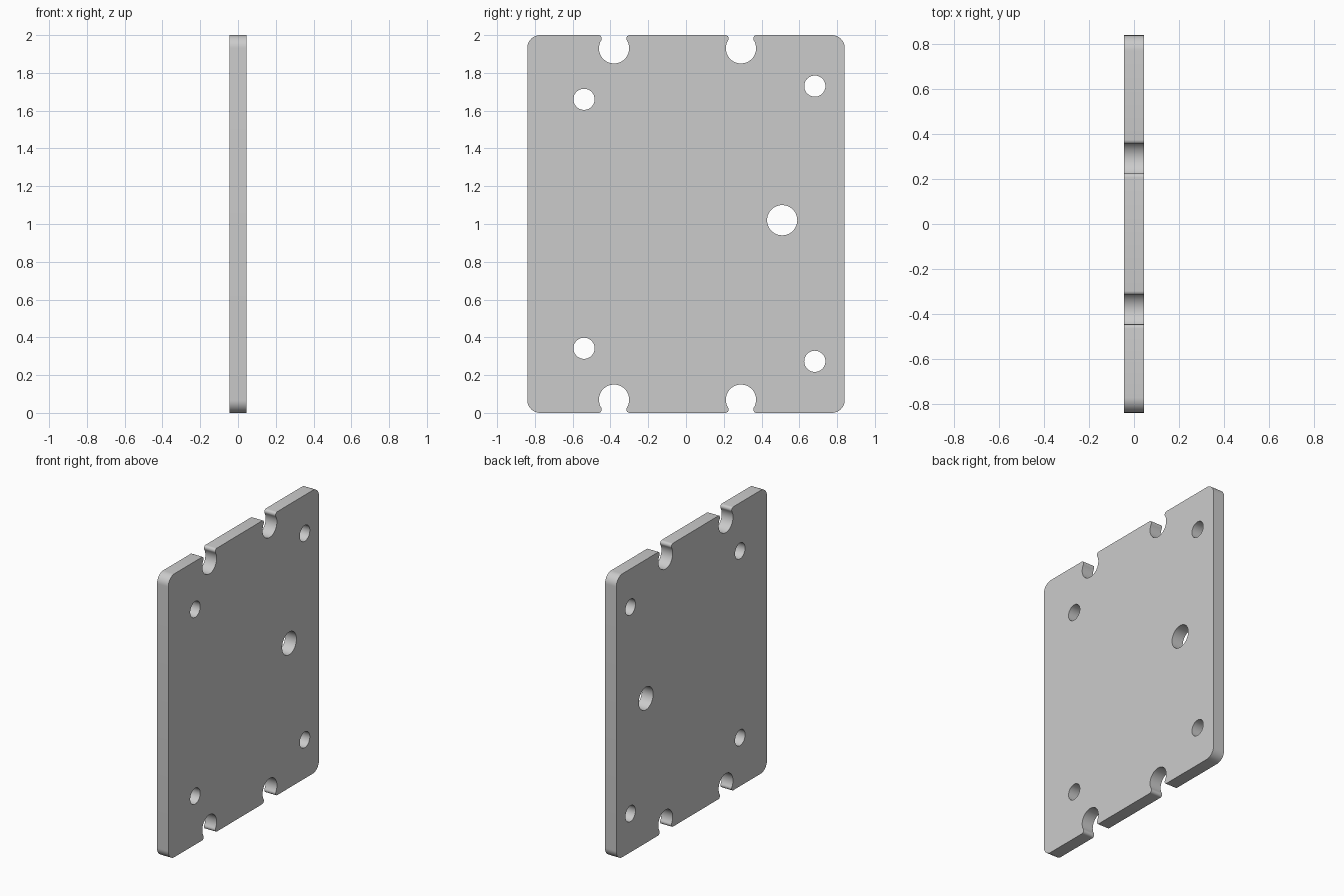
import bpy, bmesh
from math import sin, cos, pi, radians, atan2, sqrt
from mathutils import Matrix

if "Cube" in bpy.data.objects:
    bpy.data.objects.remove(bpy.data.objects["Cube"])

HALF_W, HEIGHT, HALF_T = 0.84, 2.0, 0.044
CORNER_R = 0.068
NOTCH_R, NOTCH_DEPTH, LIP_R = 0.08, 0.07, 0.018


def arc(cy, cz, r, a0, a1, n):
    return [(cy + r * cos(a0 + (a1 - a0) * i / n),
             cz + r * sin(a0 + (a1 - a0) * i / n)) for i in range(n + 1)]


def notch(c):
    # round keyhole notch with rounded lips, opening at z = 0
    dz = NOTCH_DEPTH - LIP_R
    dy = sqrt((NOTCH_R + LIP_R) ** 2 - dz ** 2)
    a = atan2(dz, dy)
    return (arc(c - dy, LIP_R, LIP_R, -pi / 2, a, 8)
            + arc(c, NOTCH_DEPTH, NOTCH_R, pi + a, -a, 40)[1:-1]
            + arc(c + dy, LIP_R, LIP_R, pi - a, 1.5 * pi, 8))


# Plate outline: lower half, then the same mirrored for the top
k = HALF_W - CORNER_R
lower = (arc(-k, CORNER_R, CORNER_R, pi, 1.5 * pi, 12)
         + notch(-0.381) + notch(0.291)
         + arc(k, CORNER_R, CORNER_R, 1.5 * pi, 2 * pi, 12))
outline = lower + [(y, HEIGHT - z) for y, z in reversed(lower)]

# Screw holes and the larger hole
holes = [(-0.54, 0.342, 0.056), (-0.54, 1.66, 0.056),
         (0.682, 0.273, 0.056), (0.682, 1.73, 0.056), (0.509, 1.02, 0.08)]
loops = [outline] + [arc(y, z, r, 0, 2 * pi, 48)[:-1] for y, z, r in holes]

# Filled, extruded profile
curve = bpy.data.curves.new("plate_profile", 'CURVE')
curve.dimensions = '2D'
curve.fill_mode = 'BOTH'
curve.extrude = HALF_T
for pts in loops:
    s = curve.splines.new('POLY')
    s.points.add(len(pts) - 1)
    for p, (y, z) in zip(s.points, pts):
        p.co = (y, z, 0, 1)
    s.use_cyclic_u = True
tmp = bpy.data.objects.new("plate_profile", curve)
bpy.context.collection.objects.link(tmp)
bpy.context.view_layer.update()
mesh = bpy.data.meshes.new_from_object(
    tmp.evaluated_get(bpy.context.evaluated_depsgraph_get()))
bpy.data.objects.remove(tmp)

# Stand the plate up: profile x -> y, profile y -> z, thickness -> x
mesh.transform(Matrix(((0, 0, 1, 0), (1, 0, 0, 0), (0, 1, 0, 0), (0, 0, 0, 1))))
bm = bmesh.new()
bm.from_mesh(mesh)
bmesh.ops.remove_doubles(bm, verts=bm.verts, dist=1e-5)
bmesh.ops.recalc_face_normals(bm, faces=bm.faces)
bm.to_mesh(mesh)
bm.free()

mesh.name = "mounting_plate"
plate = bpy.data.objects.new("mounting_plate", mesh)
bpy.context.collection.objects.link(plate)
bpy.context.view_layer.objects.active = plate
plate.select_set(True)
bpy.ops.object.shade_smooth_by_angle(angle=radians(30))
